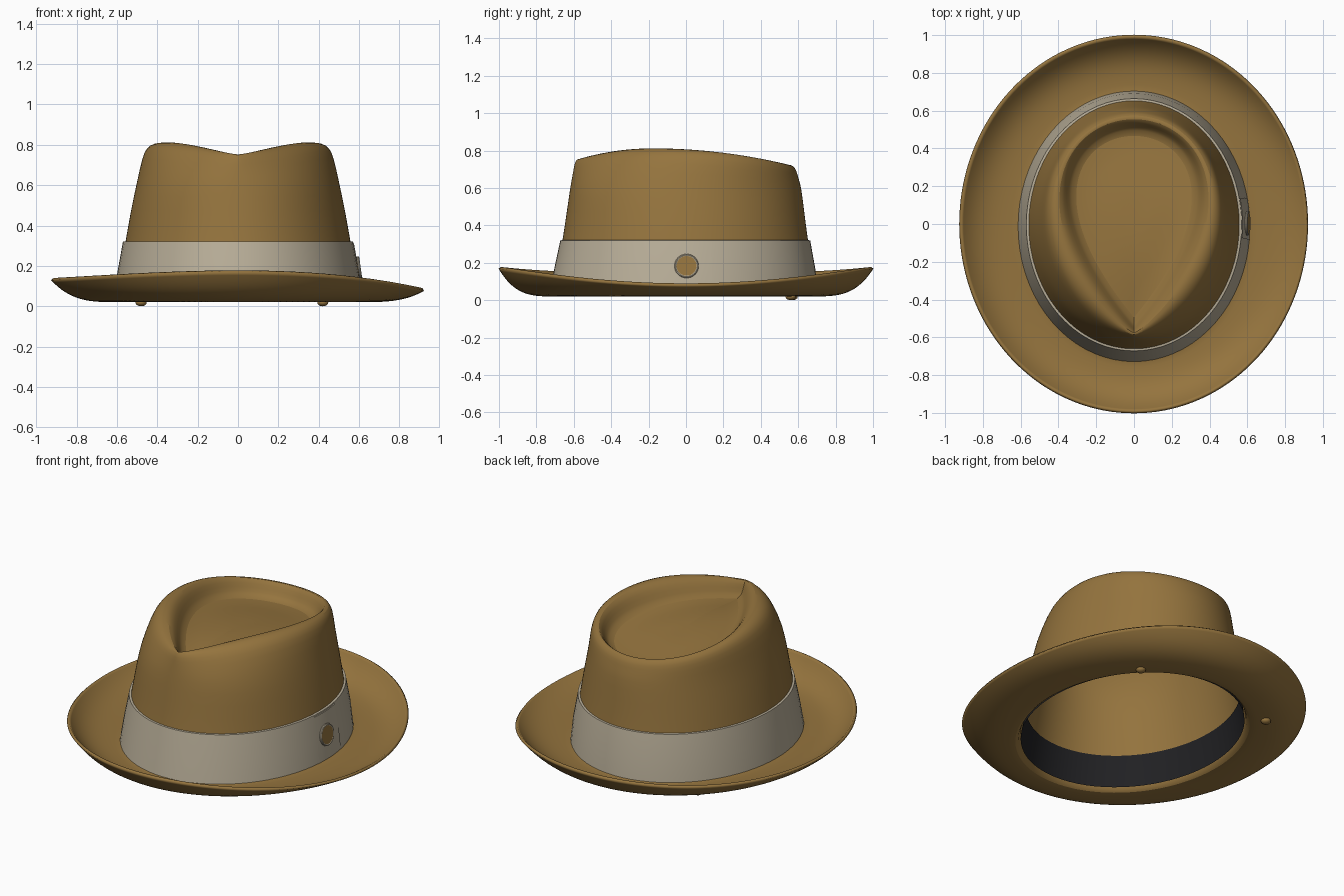
import bpy, bmesh, math
from mathutils import Matrix

if "Cube" in bpy.data.objects:
    bpy.data.objects.remove(bpy.data.objects["Cube"])

N = 72


def material(name, rgb):
    m = bpy.data.materials.new(name)
    m.diffuse_color = (*rgb, 1)
    m.use_nodes = True
    m.node_tree.nodes["Principled BSDF"].inputs["Base Color"].default_value = m.diffuse_color
    return m


felt = material("brown felt", (0.30, 0.175, 0.048))
ribbon = material("cream ribbon", (0.49, 0.43, 0.32))
leather = material("black leather", (0.015, 0.015, 0.017))


def outline(half_x, front, back, point, z, a0=0.0, a1=2 * math.pi, n=N):
    """Oval ring starting at the front; point > 0 pinches it into a teardrop."""
    shape = lambda t: math.sin(t) * abs(math.sin(t / 2)) ** point
    peak = max(shape(i * math.pi / 200) for i in range(201))
    full = abs(a1 - a0 - 2 * math.pi) < 1e-6
    pts = []
    for i in range(n):
        t = a0 + (a1 - a0) * i / (n if full else n - 1)
        u = t if t <= math.pi else 2 * math.pi - t
        x = half_x * shape(u) / peak * (1 if t <= math.pi else -1)
        y = (front + back) / 2 - (back - front) / 2 * math.cos(t)
        pts.append((x, y, z(t, y) if callable(z) else z))
    return pts


def finish(obj, mat, angle=40):
    obj.data.materials.append(mat)
    bpy.ops.object.select_all(action='DESELECT')
    obj.select_set(True)
    bpy.context.view_layer.objects.active = obj
    bpy.ops.object.shade_smooth_by_angle(angle=math.radians(angle))
    return obj


def loft(name, rings, mat, closed=True, cap=False, subsurf=0, thick=0):
    bm = bmesh.new()
    vs = [[bm.verts.new(p) for p in r] for r in rings]
    n = len(rings[0])
    for a, b in zip(vs, vs[1:]):
        for j in range(n if closed else n - 1):
            k = (j + 1) % n
            bm.faces.new((a[j], a[k], b[k], b[j]))
    if cap:
        cen = bm.verts.new([sum(p[i] for p in rings[-1]) / n for i in range(3)])
        for j in range(n):
            bm.faces.new((vs[-1][j], vs[-1][(j + 1) % n], cen))
    me = bpy.data.meshes.new(name)
    bm.to_mesh(me)
    bm.free()
    obj = bpy.data.objects.new(name, me)
    bpy.context.collection.objects.link(obj)
    finish(obj, mat)
    if subsurf:
        m = obj.modifiers.new("smooth", 'SUBSURF')
        m.levels = m.render_levels = subsurf
    if thick:
        m = obj.modifiers.new("thickness", 'SOLIDIFY')
        m.thickness, m.offset = thick, -1
    return obj


# Crown wall: height, half width, front, back
WALL = [(0.04, 0.60, -0.715, 0.69), (0.17, 0.583, -0.69, 0.677),
        (0.32, 0.558, -0.66, 0.652), (0.48, 0.53, -0.637, 0.632),
        (0.62, 0.50, -0.617, 0.615)]


def wall(z, off=0.0, **kw):
    for p, q in zip(WALL, WALL[1:]):
        if z <= q[0]:
            f = (z - p[0]) / (q[0] - p[0])
            w, a, b = (p[i] + (q[i] - p[i]) * f for i in (1, 2, 3))
            return outline(w + off, a - off, b + off, 0, z, **kw)


def crown_top(y):
    d = y + 0.18
    return 0.817 - (0.37 if d < 0 else 0.165) * d * d


def brim_edge(t):
    c = math.cos(t) ** 2
    return 0.178 * c + (0.115 - 0.025 * math.sin(t)) * (1 - c)


# Felt body: curled brim, crown wall, then teardrop crease
rings = []
for f in (1, 0.93, 0.84, 0.74, 0.62, 0.48, 0.32, 0.15, 0.04):
    rings.append(outline(0.60 + 0.315 * f, -0.715 - 0.275 * f, 0.69 + 0.30 * f, 0,
                         lambda t, y: 0.036 + (brim_edge(t) - 0.036) * f ** 3.4))
rings += [wall(z) for z in (0.05, 0.17, 0.32, 0.48, 0.61)]
CREASE = [(0.475, -0.605, 0.603, 0.18, 0.07), (0.455, -0.597, 0.592, 0.3, 0.025),
          (0.425, -0.587, 0.575, 0.45, 0.004), (0.395, -0.577, 0.555, 0.65, 0.004),
          (0.37, -0.565, 0.535, 0.85, 0.03), (0.345, -0.548, 0.512, 1.0, 0.08),
          (0.318, -0.515, 0.485, 1.0, 0.115), (0.22, -0.36, 0.35, 1.0, 0.122),
          (0.11, -0.17, 0.18, 1.0, 0.12)]
for w, a, b, point, drop in CREASE:
    rings.append(outline(w, a, b, point, lambda t, y: crown_top(y) - drop))
loft("felt_body", rings, felt, cap=True, subsurf=1, thick=0.016)

# Ribbon around the crown, closed over its top edge
loft("hat_ribbon", [wall(0.042, 0.014), wall(0.17, 0.014), wall(0.32, 0.012),
                    wall(0.322, -0.006)], ribbon)

# Overlapping ribbon end on the right side
arc = dict(a0=math.radians(84), a1=math.radians(102), n=10)
loft("ribbon_end", [wall(0.06, 0.010, **arc), wall(0.065, 0.017, **arc),
                    wall(0.17, 0.017, **arc), wall(0.31, 0.015, **arc),
                    wall(0.315, 0.008, **arc)], ribbon, closed=False)

# Sweatband inside the opening
loft("sweatband", [wall(0.225, -0.021), wall(0.17, -0.021), wall(0.03 + 0.012, -0.021)],
     leather)

# Button with a cream rim
tilt = math.radians(90 - 8)
bpy.ops.mesh.primitive_cylinder_add(vertices=32, radius=0.055, depth=0.02,
                                    location=(0.597, 0.003, 0.183), rotation=(0, tilt, 0))
bpy.context.object.name = "button"
finish(bpy.context.object, felt)
bpy.ops.mesh.primitive_torus_add(major_radius=0.058, minor_radius=0.007, major_segments=32,
                                 minor_segments=8, location=(0.602, 0.003, 0.183),
                                 rotation=(0, tilt, 0))
bpy.context.object.name = "button_rim"
finish(bpy.context.object, ribbon)

# Small stitched knots under the brim
for i, (x, y) in enumerate([(-0.48, 0.57), (0.42, 0.56)]):
    bpy.ops.mesh.primitive_uv_sphere_add(segments=16, ring_count=8, radius=0.025,
                                         location=(x, y, 0.018))
    knot = bpy.context.object
    knot.name = "brim_knot_%d" % (i + 1)
    knot.data.transform(Matrix.Diagonal((1.1, 1.1, 0.72, 1)))
    finish(knot, felt)
